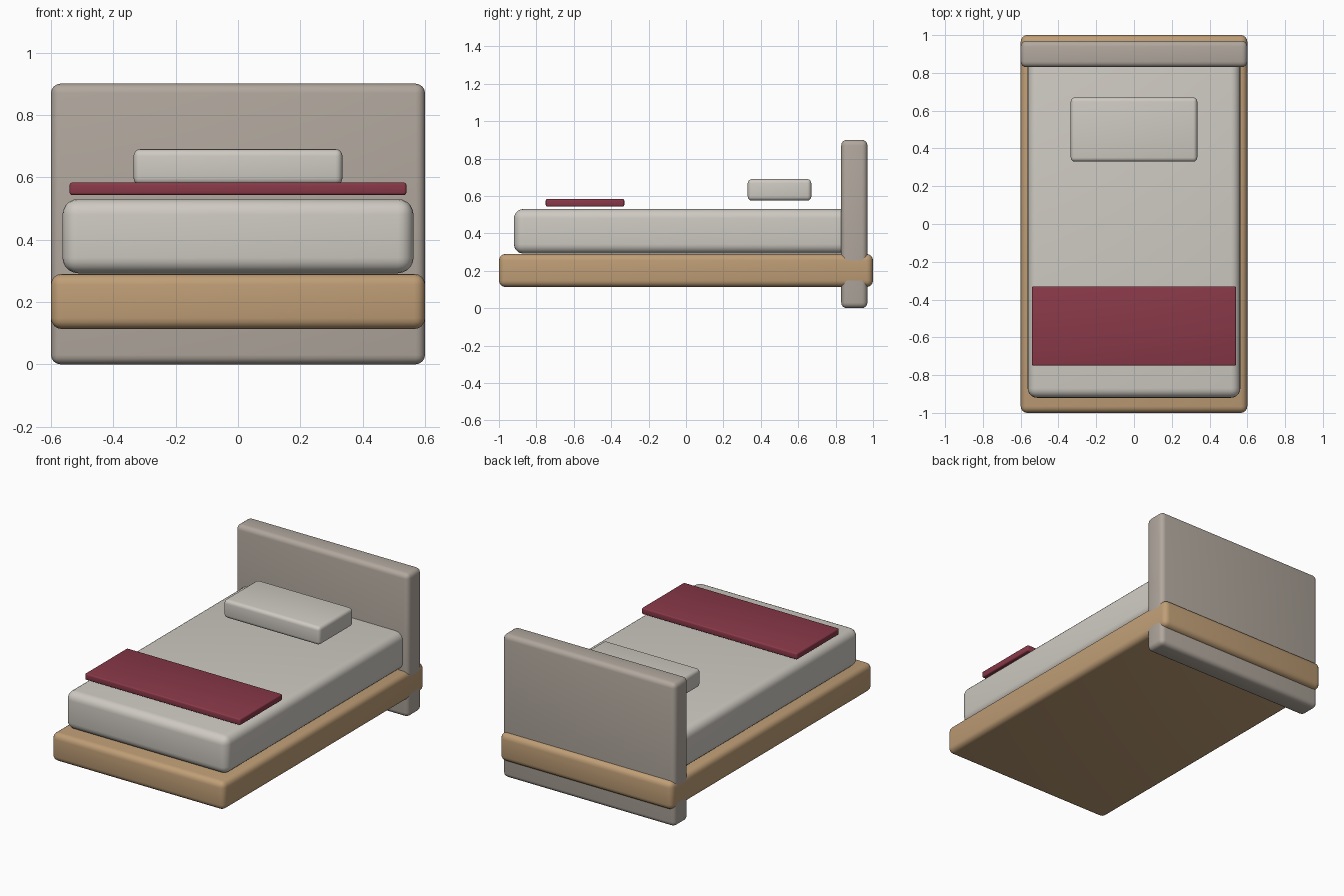
import bpy
import math

if "Cube" in bpy.data.objects:
    bpy.data.objects.remove(bpy.data.objects["Cube"])


def material(name, rgb):
    mat = bpy.data.materials.new(name)
    mat.diffuse_color = (*rgb, 1)
    mat.use_nodes = True
    mat.node_tree.nodes["Principled BSDF"].inputs["Base Color"].default_value = mat.diffuse_color
    return mat


def soft_box(name, x, y, z, radius, mat, segments=4):
    """Rounded box from (min, max) extents on each axis."""
    centre = [(a + b) / 2 for a, b in (x, y, z)]
    bpy.ops.mesh.primitive_cube_add(size=1, location=centre)
    obj = bpy.context.object
    obj.name = name
    obj.scale = [b - a for a, b in (x, y, z)]
    bpy.ops.object.transform_apply(location=False, rotation=False, scale=True)
    bevel = obj.modifiers.new("rounded_edges", "BEVEL")
    bevel.width = radius
    bevel.segments = segments
    bpy.ops.object.modifier_apply(modifier=bevel.name)
    bpy.ops.object.shade_smooth_by_angle(angle=math.radians(35))
    obj.data.materials.append(mat)
    return obj


wood = material("wood", (0.52, 0.34, 0.18))
upholstery = material("upholstery", (0.44, 0.39, 0.34))
linen = material("linen", (0.62, 0.59, 0.54))
red_cloth = material("red_cloth", (0.25, 0.04, 0.065))

# Wooden base and headboard reaching the floor
soft_box("bed_frame", (-0.6, 0.6), (-1.0, 1.0), (0.113, 0.29), 0.035, wood)
soft_box("headboard", (-0.6, 0.6), (0.83, 0.97), (0.0, 0.90), 0.03, upholstery)

# Mattress runs into the headboard
soft_box("mattress", (-0.563, 0.563), (-0.92, 0.92), (0.292, 0.53), 0.05, linen, 5)

# Bedding
soft_box("pillow", (-0.335, 0.335), (0.33, 0.67), (0.575, 0.69), 0.022, linen)
soft_box("throw_blanket", (-0.54, 0.54), (-0.75, -0.33), (0.543, 0.583), 0.008, red_cloth, 3)
